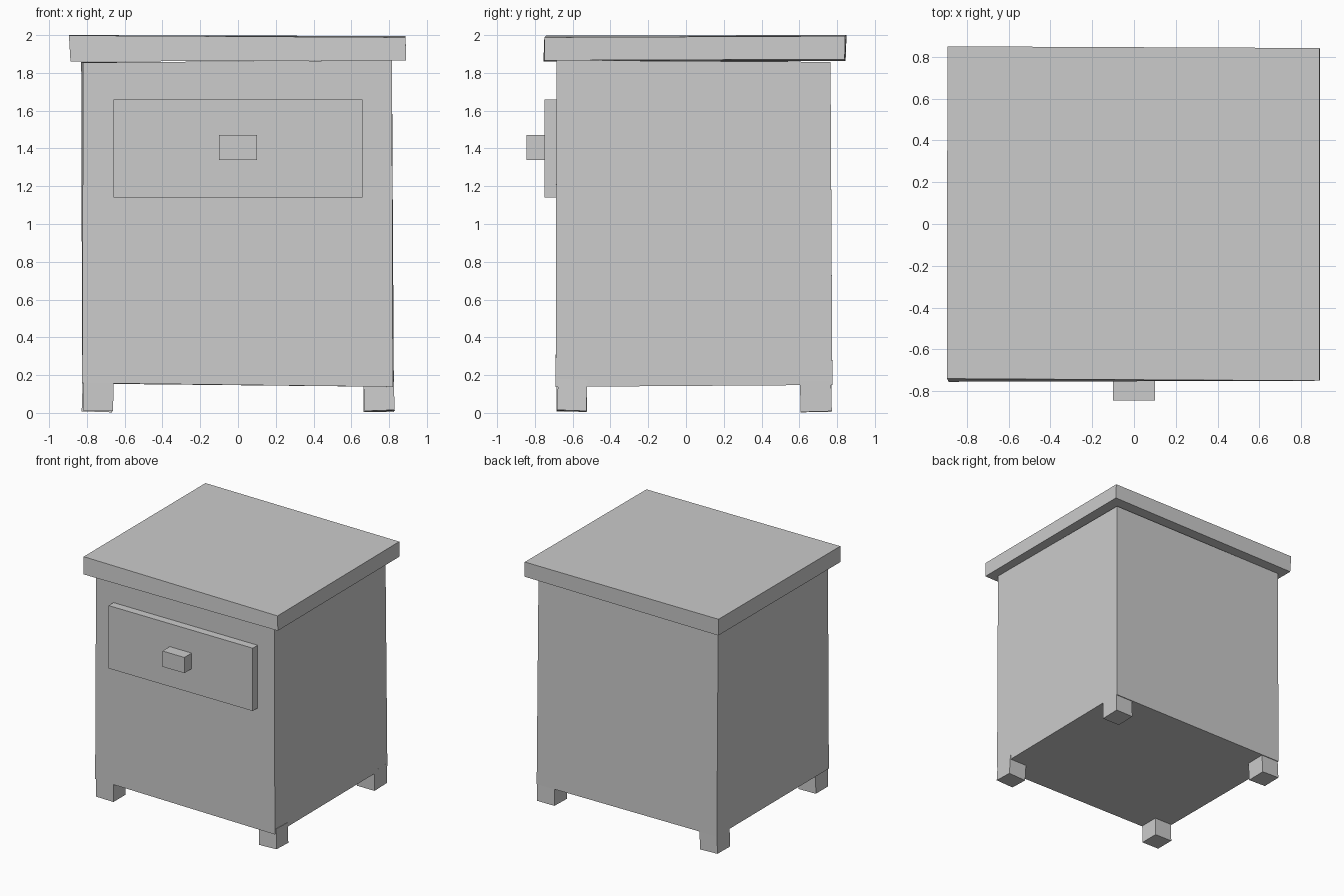
import bpy
from math import radians
from mathutils import Euler, Vector

cube = bpy.data.objects.get("Cube")
if cube:
    bpy.data.objects.remove(cube, do_unlink=True)

grey = bpy.data.materials.new("light_grey")
grey.use_nodes = True
colour = (0.6, 0.6, 0.6, 1)
grey.diffuse_color = colour
grey.node_tree.nodes["Principled BSDF"].inputs["Base Color"].default_value = colour

FACES = [(3, 2, 1, 0), (4, 5, 6, 7), (0, 1, 5, 4), (1, 2, 6, 5), (2, 3, 7, 6), (3, 0, 4, 7)]


def block(name, corners):
    """Six-sided block: bottom then top corners, anticlockwise from front -x."""
    mesh = bpy.data.meshes.new(name)
    mesh.from_pydata(corners, [], FACES)
    mesh.materials.append(grey)
    obj = bpy.data.objects.new(name, mesh)
    bpy.context.collection.objects.link(obj)
    return obj


def box(name, x, y, z, tilt=(0, 0, 0)):
    """Block from ranges, optionally tilted about its centre (degrees)."""
    centre = Vector([sum(r) / 2 for r in (x, y, z)])
    turn = Euler([radians(a) for a in tilt]).to_matrix()
    corners = []
    for h in z:
        for i, j in ((0, 0), (1, 0), (1, 1), (0, 1)):
            corners.append(centre + turn @ (Vector((x[i], y[j], h)) - centre))
    return block(name, corners)


# Slightly crooked cabinet body
block("cabinet_body", [
    (-0.825, -0.69, 0.158), (0.82, -0.69, 0.138), (0.825, 0.775, 0.148), (-0.825, 0.775, 0.155),
    (-0.82, -0.685, 1.855), (0.815, -0.685, 1.867), (0.815, 0.765, 1.858), (-0.83, 0.765, 1.858)])

# Overhanging top board
block("top_board", [
    (-0.887, -0.755, 1.86), (0.89, -0.75, 1.866), (0.89, 0.84, 1.872), (-0.887, 0.845, 1.862),
    (-0.895, -0.74, 1.998), (0.887, -0.75, 1.988), (0.887, 0.842, 1.995), (-0.893, 0.85, 2.0)])

# Drawer front and its handle
box("drawer_front", (-0.66, 0.66), (-0.75, -0.67), (1.14, 1.66))
box("drawer_handle", (-0.1, 0.1), (-0.845, -0.74), (1.34, 1.47))

# Four short feet, each a little tilted
box("front_right_foot", (-0.82, -0.66), (-0.685, -0.525), (0.01, 0.17), (0, 1, 0))
box("front_left_foot", (0.667, 0.827), (-0.68, -0.525), (0.01, 0.175), (-2, -2, 0))
box("back_left_foot", (0.665, 0.825), (0.605, 0.77), (0.007, 0.17), (1.5, 0, 0))
box("back_right_foot", (-0.825, -0.665), (0.605, 0.77), (0.007, 0.17), (1, 2, 0))
